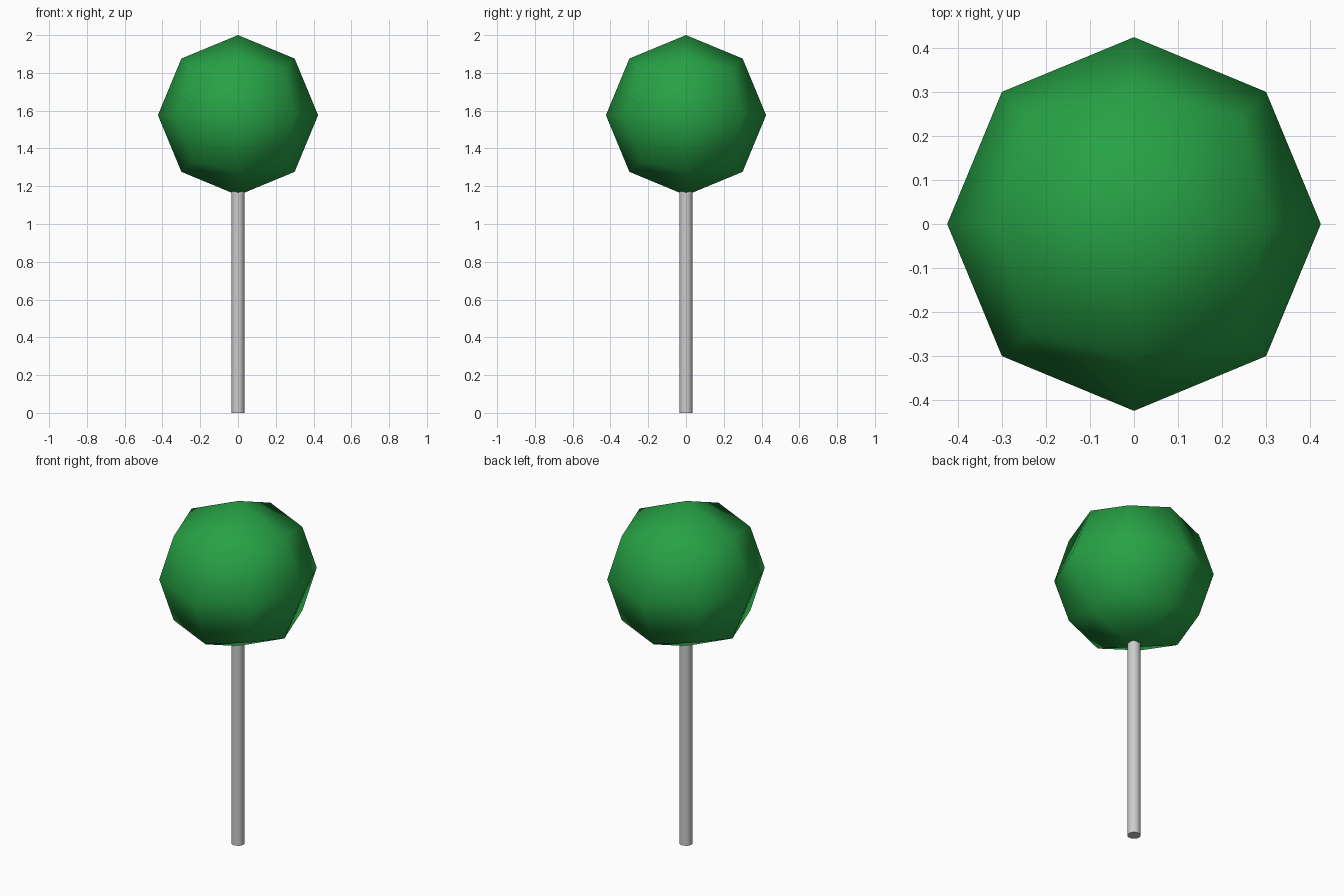
import bpy, bmesh

if "Cube" in bpy.data.objects:
    bpy.data.objects.remove(bpy.data.objects["Cube"])

R = 0.424          # foliage radius
CZ = 2 - R         # foliage centre height

# Foliage: cube subdivided once and rounded to a low-poly ball
bm = bmesh.new()
bmesh.ops.create_cube(bm, size=2)
bmesh.ops.subdivide_edges(bm, edges=bm.edges[:], cuts=1, use_grid_fill=True)
for v in bm.verts:
    v.co = v.co.normalized() * R
bmesh.ops.triangulate(bm, faces=bm.faces[:], quad_method='LONG_EDGE')
for f in bm.faces:
    f.smooth = True
mesh = bpy.data.meshes.new("foliage")
bm.to_mesh(mesh)
bm.free()
foliage = bpy.data.objects.new("foliage", mesh)
foliage.location.z = CZ
bpy.context.collection.objects.link(foliage)

green = bpy.data.materials.new("leaf_green")
green.diffuse_color = (0.02, 0.36, 0.06, 1)
green.use_nodes = True
green.node_tree.nodes["Principled BSDF"].inputs["Base Color"].default_value = green.diffuse_color
mesh.materials.append(green)

# Trunk: thin round pole reaching just into the foliage
top = 1.2
bpy.ops.mesh.primitive_cylinder_add(vertices=16, radius=0.035, depth=top,
                                    location=(0, 0, top / 2))
trunk = bpy.context.object
trunk.name = "trunk"
bpy.ops.object.shade_smooth_by_angle()
